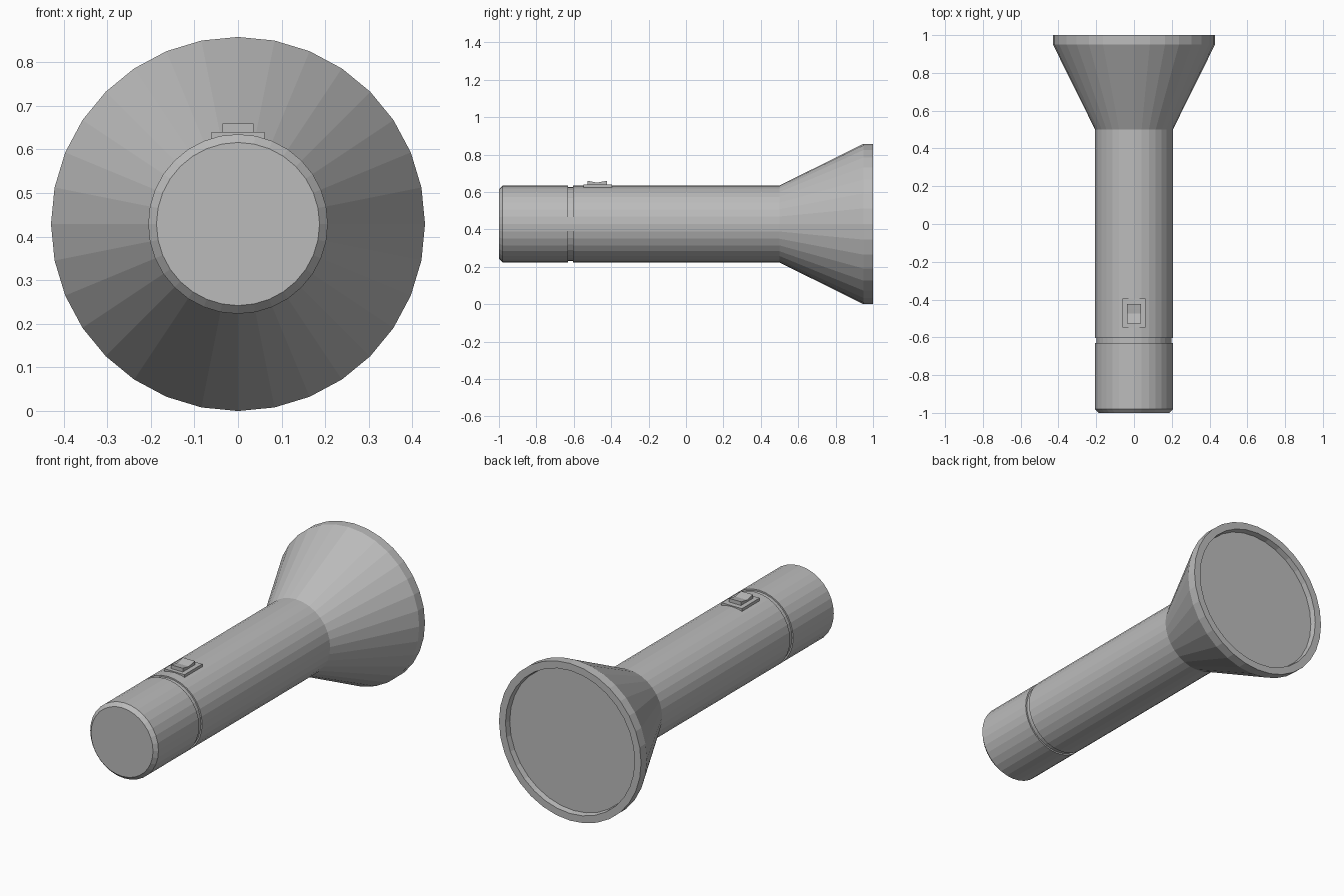
import bpy, bmesh, math

cube = bpy.data.objects.get("Cube")
if cube:
    bpy.data.objects.remove(cube, do_unlink=True)

SIDES = 32
AXIS_Z = 0.429
BODY_R = 0.206
HEAD_R = 0.429

grey = bpy.data.materials.new("plain_grey")
grey.use_nodes = True
grey.diffuse_color = (0.5, 0.5, 0.5, 1)
grey.node_tree.nodes["Principled BSDF"].inputs["Base Color"].default_value = grey.diffuse_color


def finish(name, bm):
    bmesh.ops.recalc_face_normals(bm, faces=bm.faces)
    mesh = bpy.data.meshes.new(name)
    bm.to_mesh(mesh)
    bm.free()
    mesh.materials.append(grey)
    obj = bpy.data.objects.new(name, mesh)
    bpy.context.collection.objects.link(obj)
    return obj


def lathe(name, profile):
    """Turn (y, radius) points around the long axis and cap both ends."""
    bm = bmesh.new()
    rings = []
    for y, r in profile:
        angles = [math.tau * i / SIDES for i in range(SIDES)]
        rings.append([bm.verts.new((r * math.sin(a), y, AXIS_Z + r * math.cos(a))) for a in angles])
    for a, b in zip(rings, rings[1:]):
        for i in range(SIDES):
            j = (i + 1) % SIDES
            bm.faces.new((a[i], a[j], b[j], b[i]))
    bm.faces.new(rings[0])
    bm.faces.new(rings[-1])
    return finish(name, bm)


def extrude_side(name, outline, half_width):
    """Extrude a (y, z) side outline across x."""
    bm = bmesh.new()
    left, right = [[bm.verts.new((x, y, z)) for y, z in outline] for x in (half_width, -half_width)]
    bm.faces.new(left)
    bm.faces.new(right)
    for i in range(len(outline)):
        j = (i + 1) % len(outline)
        bm.faces.new((left[i], left[j], right[j], right[i]))
    return finish(name, bm)


# Handle with chamfered tail cap and a shallow groove
groove_r = BODY_R - 0.008
lathe("handle", [(-1, 0.187), (-0.98, BODY_R), (-0.63, BODY_R), (-0.63, groove_r),
                 (-0.603, groove_r), (-0.603, BODY_R), (0.5, BODY_R)])

# Flared head with rim and recessed lens
lathe("head", [(0.5, BODY_R), (0.95, HEAD_R), (1, HEAD_R), (1, 0.39), (0.97, 0.385)])

# Switch plate and its dished button
extrude_side("switch_plate", [(-0.548, 0.6), (-0.395, 0.6), (-0.395, 0.64), (-0.548, 0.64)], 0.061)
extrude_side("switch_button", [(-0.527, 0.63), (-0.423, 0.63), (-0.423, 0.66), (-0.45, 0.655),
                               (-0.475, 0.65), (-0.5, 0.655), (-0.527, 0.66)], 0.036)
